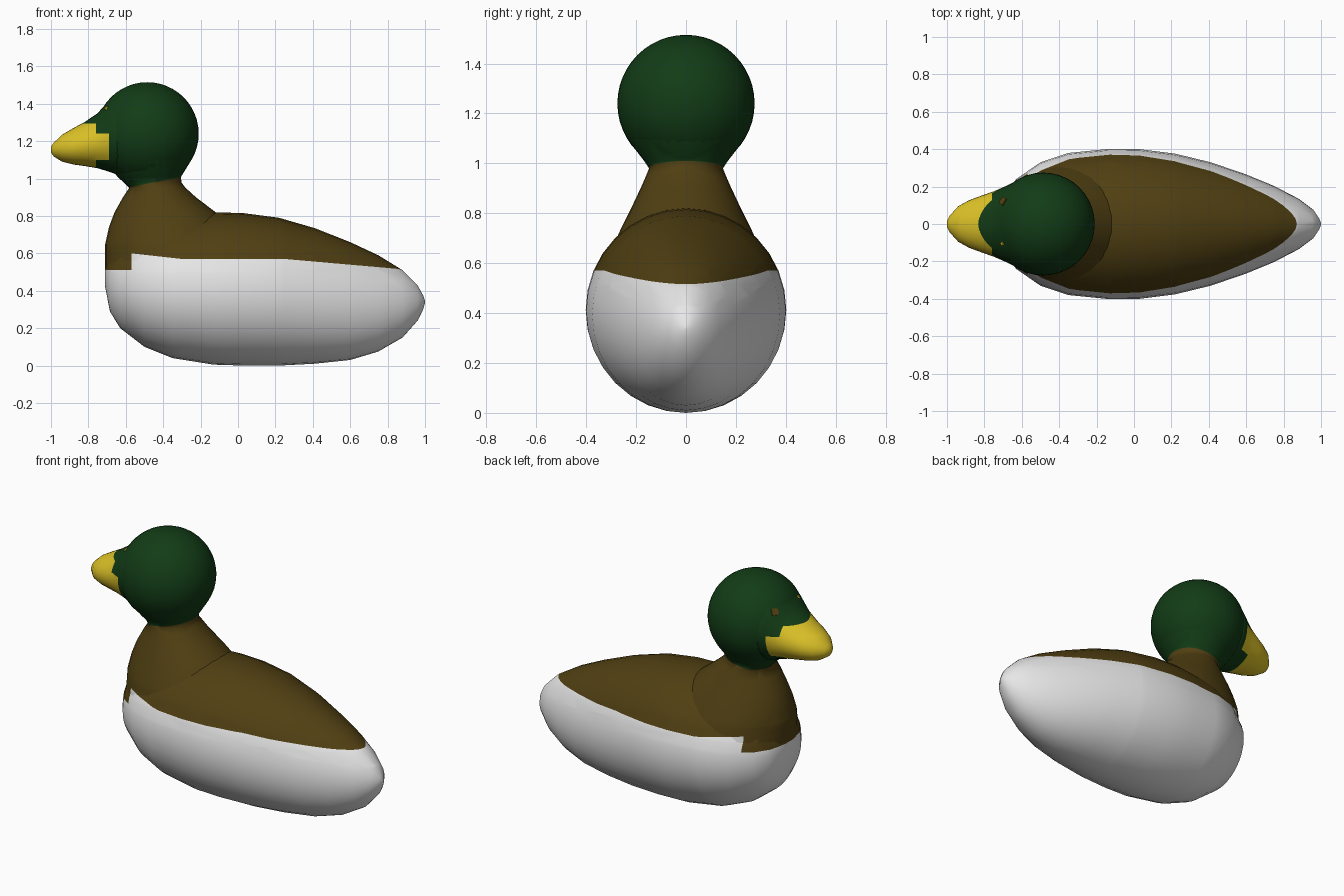
import bpy, bmesh, math
from mathutils import Vector
from mathutils.bvhtree import BVHTree

if "Cube" in bpy.data.objects:
    bpy.data.objects.remove(bpy.data.objects["Cube"])

SIDES = 32


def make_material(name, colour):
    m = bpy.data.materials.new(name)
    m.use_nodes = True
    m.diffuse_color = (*colour, 1)
    m.node_tree.nodes["Principled BSDF"].inputs["Base Color"].default_value = (*colour, 1)
    return m


WHITE, BROWN, GREEN, YELLOW = range(4)
MATERIALS = [
    make_material("white", (0.8, 0.8, 0.8)),
    make_material("brown", (0.08, 0.05, 0.006)),
    make_material("dark green", (0.006, 0.045, 0.008)),
    make_material("yellow", (0.73, 0.55, 0.021)),
]


def finish(name, bm, colour_rule, cuts=()):
    """Cut the surface along (point, normal) planes, colour it, make the object."""
    for point, normal in cuts:
        geom = bm.verts[:] + bm.edges[:] + bm.faces[:]
        bmesh.ops.bisect_plane(bm, geom=geom, plane_co=point, plane_no=normal, dist=1e-5)
    bmesh.ops.recalc_face_normals(bm, faces=bm.faces[:])
    for f in bm.faces:
        f.material_index = colour_rule(f.calc_center_median())
        f.smooth = True
    mesh = bpy.data.meshes.new(name)
    bm.to_mesh(mesh)
    for m in MATERIALS:
        mesh.materials.append(m)
    ob = bpy.data.objects.new(name, mesh)
    bpy.context.collection.objects.link(ob)
    return ob


def loft(rings, upright):
    """Skin ellipses (position, low, high, half width) along z if upright, else along x."""
    bm = bmesh.new()
    loops = []
    for pos, low, high, half in rings:
        mid, r = (low + high) / 2, (high - low) / 2
        loop = []
        for i in range(SIDES):
            a = math.tau * i / SIDES
            along, y = mid + r * math.cos(a), half * math.sin(a)
            loop.append(bm.verts.new((along, y, pos) if upright else (pos, y, along)))
        loops.append(loop)
    for a, b in zip(loops, loops[1:]):
        for i in range(SIDES):
            j = (i + 1) % SIDES
            bm.faces.new((a[i], a[j], b[j], b[i]))
    for loop in (loops[0], loops[-1]):
        bm.faces.new(loop)
    return bm


# Line between the brown back and the white belly, as (x, z) points
BACK_LINE = [(-0.57, 0.6), (-0.3, 0.57), (0.25, 0.57), (0.88, 0.515), (1.0, 0.5)]
BREAST_Z = 0.51


def plumage(c):
    if c.x < BACK_LINE[0][0]:
        return BROWN if c.z > BREAST_Z else WHITE
    for (x0, z0), (x1, z1) in zip(BACK_LINE, BACK_LINE[1:]):
        if c.x <= x1:
            edge = z0 + (z1 - z0) * (c.x - x0) / (x1 - x0)
            return BROWN if c.z > edge else WHITE
    return WHITE


plumage_cuts = [((0, 0, BREAST_Z), (0, 0, 1))]
for (x0, z0), (x1, z1) in zip(BACK_LINE, BACK_LINE[1:]):
    plumage_cuts.append(((x0, 0, 0), (1, 0, 0)))
    plumage_cuts.append(((x0, 0, z0), (z0 - z1, 0, x1 - x0)))

# Body, from breast to tail
body_rings = [
    (-0.71, 0.42, 0.52, 0.06), (-0.685, 0.29, 0.6, 0.16), (-0.63, 0.2, 0.68, 0.24),
    (-0.5, 0.1, 0.76, 0.33), (-0.35, 0.04, 0.8, 0.38), (-0.13, 0.005, 0.82, 0.402),
    (0.03, 0.0, 0.815, 0.4), (0.22, 0.0, 0.79, 0.376), (0.41, 0.01, 0.735, 0.33),
    (0.6, 0.03, 0.66, 0.265), (0.75, 0.075, 0.59, 0.203), (0.88, 0.15, 0.51, 0.135),
    (0.96, 0.24, 0.43, 0.075), (0.99, 0.3, 0.375, 0.03), (1.0, 0.335, 0.345, 0.005),
]
finish("body", loft(body_rings, False), plumage, plumage_cuts)

# Neck, with a slanted collar line below the green head
COLLAR_SLOPE = 0.2


def neck_colour(c):
    return GREEN if c.z > 0.98 + COLLAR_SLOPE * (c.x + 0.45) else plumage(c)


neck_rings = [
    (0.42, -0.7, 0.0, 0.33), (0.52, -0.71, 0.05, 0.335), (0.65, -0.71, 0.02, 0.3),
    (0.74, -0.69, -0.04, 0.26), (0.82, -0.66, -0.12, 0.22), (0.9, -0.615, -0.225, 0.182),
    (0.95, -0.582, -0.28, 0.16), (0.98, -0.612, -0.303, 0.148), (1.01, -0.645, -0.304, 0.168),
    (1.09, -0.7, -0.255, 0.23), (1.14, -0.69, -0.24, 0.245),
]
collar = ((-0.45, 0, 0.98), (-COLLAR_SLOPE, 0, 1))
finish("neck", loft(neck_rings, True), neck_colour, plumage_cuts + [collar])

# Head
head = bmesh.new()
bmesh.ops.create_uvsphere(head, u_segments=40, v_segments=24, radius=0.275)
bmesh.ops.translate(head, verts=head.verts[:], vec=(-0.485, 0, 1.24))
finish("head", head, lambda c: GREEN)


# Face and beak
def beak_colour(c):
    if c.z > 1.295 or c.x > -0.69:
        return GREEN
    if c.x > -0.76 and not 1.1 < c.z < 1.24:
        return GREEN
    return YELLOW


beak_rings = [
    (-1.0, 1.14, 1.17, 0.015), (-0.985, 1.118, 1.192, 0.045), (-0.94, 1.09, 1.235, 0.095),
    (-0.88, 1.075, 1.27, 0.128), (-0.82, 1.067, 1.302, 0.15), (-0.75, 1.055, 1.35, 0.175),
    (-0.71, 1.043, 1.395, 0.192), (-0.67, 1.03, 1.44, 0.21), (-0.62, 1.005, 1.475, 0.235),
]
beak_cuts = [((x, 0, 0), (1, 0, 0)) for x in (-0.76, -0.69)]
beak_cuts += [((0, 0, z), (0, 0, 1)) for z in (1.1, 1.24, 1.295)]
beak = loft(beak_rings, False)
finish("beak", beak, beak_colour, beak_cuts)


# Eyes, as thin plates on the face
def eye(name, centre, size, colour):
    spot, normal, _, _ = BVHTree.FromBMesh(beak).find_nearest(Vector(centre))
    bm = bmesh.new()
    bmesh.ops.create_cube(bm, size=1)
    bmesh.ops.scale(bm, vec=(size, size, 0.008), verts=bm.verts[:])
    ob = finish(name, bm, lambda c: colour)
    ob.rotation_euler = normal.to_track_quat("Z", "Y").to_euler()
    ob.location = spot + normal * 0.002
    for p in ob.data.polygons:
        p.use_smooth = False


eye("left_eye", (-0.705, 0.125, 1.37), 0.04, BROWN)
eye("right_eye", (-0.705, -0.105, 1.375), 0.018, YELLOW)
